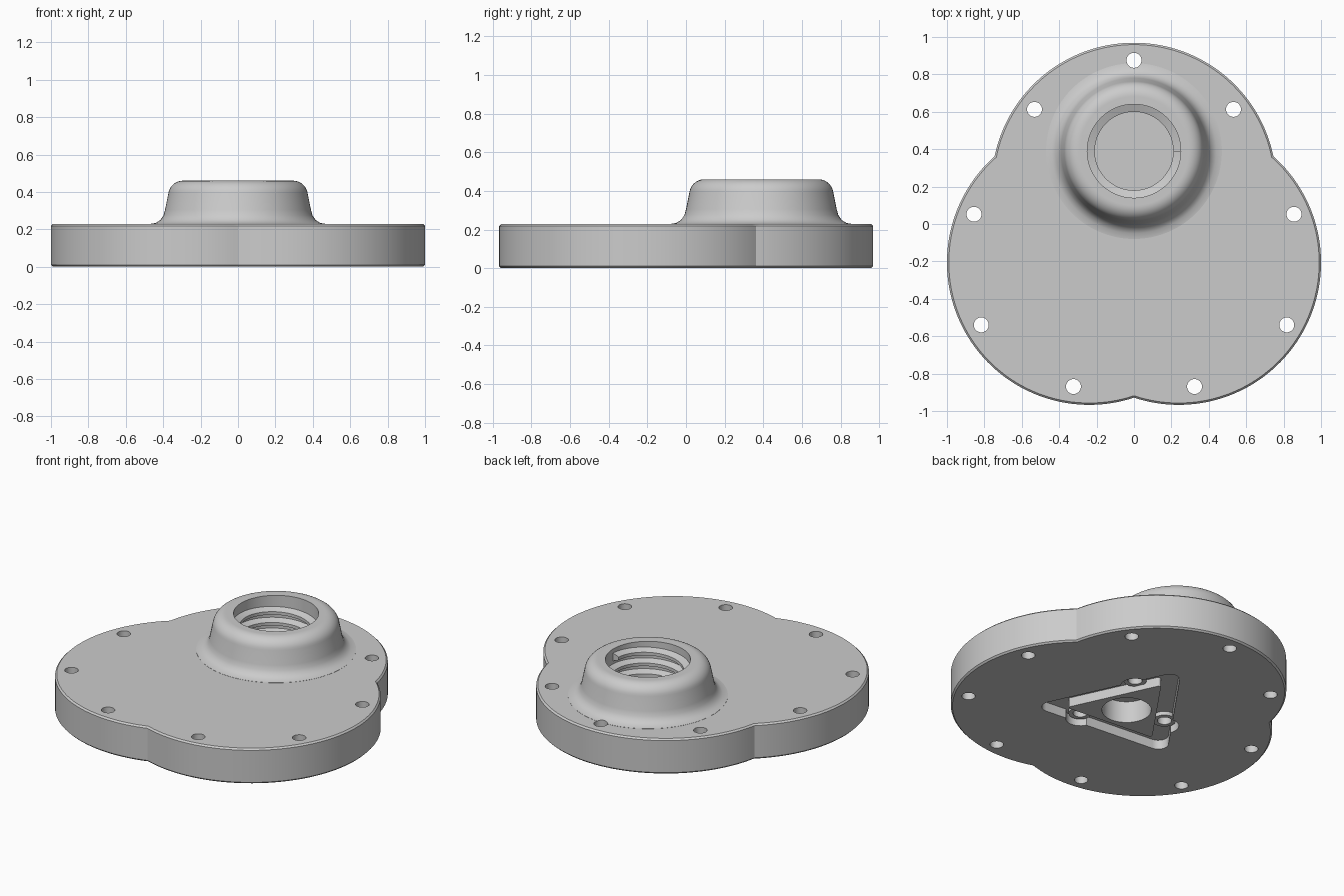
import bpy, bmesh, math
from math import sin, cos, radians, pi

old = bpy.data.objects.get("Cube")
if old:
    bpy.data.objects.remove(old)

grey = bpy.data.materials.new("plain_grey")
grey.use_nodes = True
grey.diffuse_color = (0.6, 0.6, 0.6, 1)
grey.node_tree.nodes["Principled BSDF"].inputs["Base Color"].default_value = (0.6, 0.6, 0.6, 1)

CY = -0.068            # centre of the three-lobed plate
BORE_Y = 0.39          # centre of the threaded socket
TOP = 0.228


def polar(r, deg):
    return r * cos(radians(deg)), CY + r * sin(radians(deg))


def stack(bm, rings):
    """Skin closed rings of points into a capped solid."""
    loops = [[bm.verts.new(p) for p in ring] for ring in rings]
    n = len(loops[0])
    for a, b in zip(loops, loops[1:]):
        for i in range(n):
            j = (i + 1) % n
            bm.faces.new((a[i], a[j], b[j], b[i]))
    bm.faces.new(loops[0][::-1])
    bm.faces.new(loops[-1])


def circle(x, y, r, z, n=32):
    return [(x + r * cos(2 * pi * i / n), y + r * sin(2 * pi * i / n), z) for i in range(n)]


def cylinder(bm, x, y, r, z0, z1, n=32):
    stack(bm, [circle(x, y, r, z0, n), circle(x, y, r, z1, n)])


def rounded_triangle(reach, r, z):
    """Triangle with round corners, turned to sit between the pegs."""
    pts = []
    for corner in (-35, 85, 205):
        cx, cy = polar(reach - r, corner)
        for k in range(9):
            a = radians(corner - 60 + 15 * k)
            pts.append((cx + r * cos(a), cy + r * sin(a), z))
    return pts


def make(name, bm):
    bmesh.ops.recalc_face_normals(bm, faces=bm.faces)
    mesh = bpy.data.meshes.new(name)
    bm.to_mesh(mesh)
    bm.free()
    mesh.materials.append(grey)
    ob = bpy.data.objects.new(name, mesh)
    bpy.context.collection.objects.link(ob)
    return ob


def activate(ob):
    bpy.ops.object.select_all(action='DESELECT')
    ob.select_set(True)
    bpy.context.view_layer.objects.active = ob


def boolean(target, tool, operation):
    activate(target)
    mod = target.modifiers.new("cut", 'BOOLEAN')
    mod.operation, mod.solver, mod.object = operation, 'EXACT', tool
    bpy.ops.object.modifier_apply(modifier=mod.name)
    bpy.data.objects.remove(tool)


# Three-lobed plate with small chamfers
def lobes(inset, z):
    d, big, pts = 0.276, 0.761 - inset, []
    for i in range(240):
        t = i * 1.5
        a = radians((t - 90 + 60) % 120 - 60)
        x, y = polar(d * cos(a) + math.sqrt(big ** 2 - (d * sin(a)) ** 2), t)
        pts.append((x, y, z))
    return pts


bm = bmesh.new()
stack(bm, [lobes(0.01, 0), lobes(0, 0.01), lobes(0, TOP - 0.01), lobes(0.01, TOP)])
plate = make("cover_plate", bm)

# Socket boss with filleted foot and rounded rim
profile = [(0.47, 0.2), (0.47, TOP + 0.001), (0.44, 0.234), (0.415, 0.25), (0.398, 0.275), (0.39, 0.305)]
profile += [(0.295 + 0.078 * cos(radians(a)), 0.382 + 0.078 * sin(radians(a))) for a in range(8, 91, 10)]
profile += [(0.29, 0.46)]
bm = bmesh.new()
stack(bm, [circle(0, BORE_Y, r, z, 96) for r, z in profile])
boolean(plate, make("boss_form", bm), 'UNION')

# Blind socket bore
bm = bmesh.new()
cylinder(bm, 0, BORE_Y, 0.25, 0.1, 0.6, 96)
boolean(plate, make("bore_cutter", bm), 'DIFFERENCE')

# Nine bolt holes, three on each lobe
bm = bmesh.new()
for lobe in (90, 210, 330):
    for off, r in ((0, 0.943), (38, 0.864), (-38, 0.864)):
        cylinder(bm, *polar(r, lobe + off), 0.04, -0.1, 0.4)
boolean(plate, make("bolt_hole_cutter", bm), 'DIFFERENCE')

# Triangular pocket underneath, widened around the pegs
PEGS = (60, 180, 300)
bm = bmesh.new()
stack(bm, [rounded_triangle(0.5, 0.06, -0.1), rounded_triangle(0.5, 0.06, 0.06)])
boolean(plate, make("pocket_cutter", bm), 'DIFFERENCE')
bm = bmesh.new()
for a in PEGS:
    cylinder(bm, *polar(0.29, a), 0.085, -0.1, 0.0605)
boolean(plate, make("peg_pocket_cutter", bm), 'DIFFERENCE')

# Central island left standing in the pocket, with a round recess
bm = bmesh.new()
stack(bm, [rounded_triangle(0.34, 0.015, 0), rounded_triangle(0.34, 0.015, 0.07)])
boolean(plate, make("island_form", bm), 'UNION')
bm = bmesh.new()
cylinder(bm, 0, CY, 0.145, -0.1, 0.14, 64)
boolean(plate, make("recess_cutter", bm), 'DIFFERENCE')

# Hollow pegs in the pocket corners
bm = bmesh.new()
for a in PEGS:
    cylinder(bm, *polar(0.29, a), 0.068, 0.035, 0.07)
boolean(plate, make("peg_form", bm), 'UNION')
bm = bmesh.new()
for a in PEGS:
    cylinder(bm, *polar(0.29, a), 0.042, -0.1, 0.085)
boolean(plate, make("peg_hole_cutter", bm), 'DIFFERENCE')

# Helical thread ridge inside the bore
bm = bmesh.new()
section = [(0.252, -0.026), (0.21, -0.01), (0.21, 0.01), (0.252, 0.026)]
PITCH, STEPS, TURNS = 0.07, 72, 4
rings = []
for i in range(STEPS * TURNS + 1):
    a = 2 * pi * i / STEPS
    z = 0.128 + PITCH * i / STEPS
    rings.append([(r * cos(a), BORE_Y + r * sin(a), z + h) for r, h in section])
stack(bm, rings)
thread = make("socket_thread", bm)

for ob in (plate, thread):
    activate(ob)
    bpy.ops.object.shade_smooth_by_angle(angle=radians(30))
